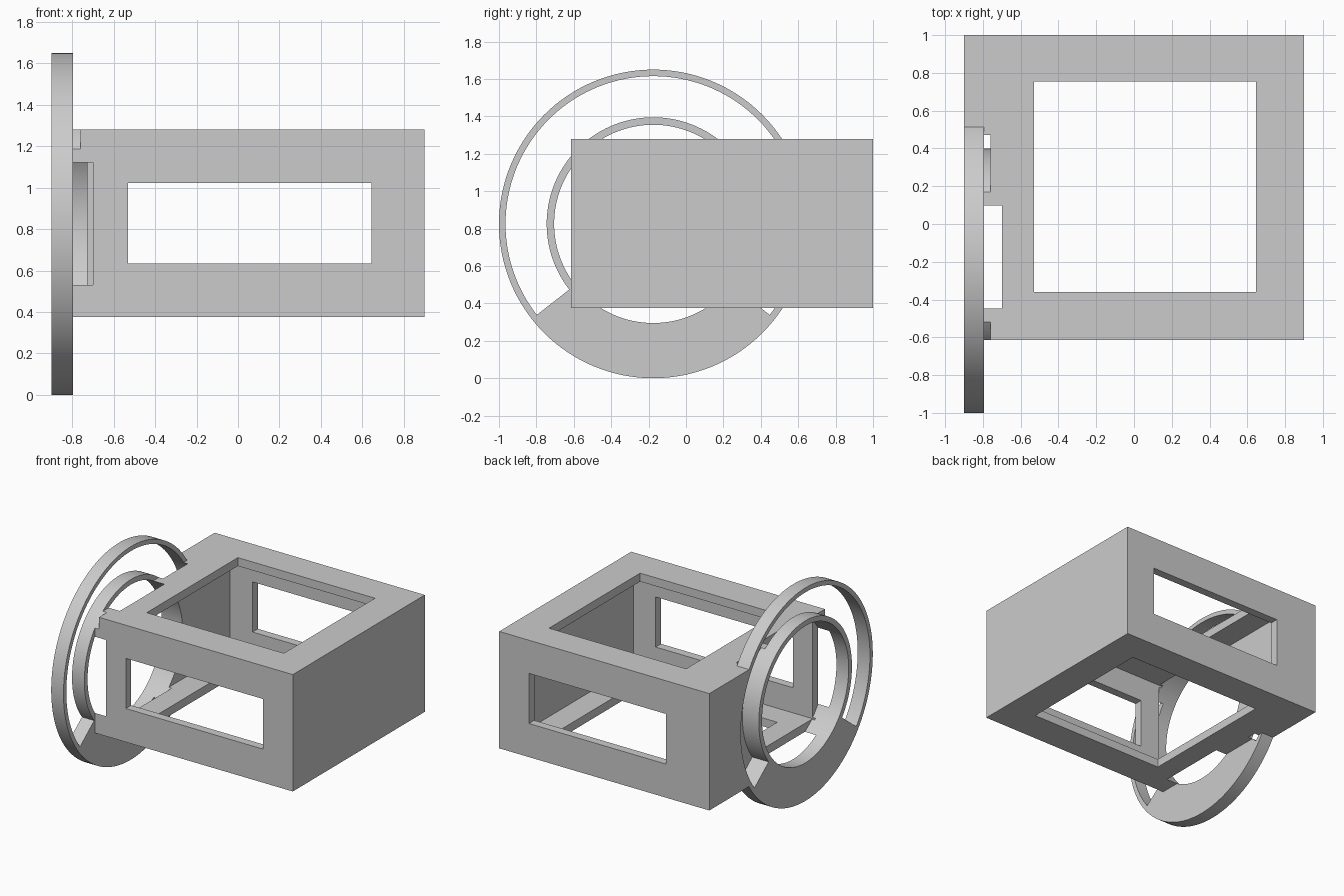
import bpy, bmesh
from math import cos, sin, radians

old = bpy.data.objects.get("Cube")
if old:
    bpy.data.objects.remove(old, do_unlink=True)

CY, CZ = -0.175, 0.825      # ring axis, along x
LEFT = -0.90                # outer plane of the ring side

grey = bpy.data.materials.new("light_grey")
grey.use_nodes = True
grey.diffuse_color = (0.6, 0.6, 0.6, 1)
grey.node_tree.nodes["Principled BSDF"].inputs["Base Color"].default_value = (0.6, 0.6, 0.6, 1)


def finish(bm, name):
    bmesh.ops.recalc_face_normals(bm, faces=bm.faces)
    mesh = bpy.data.meshes.new(name)
    bm.to_mesh(mesh)
    bm.free()
    mesh.materials.append(grey)
    ob = bpy.data.objects.new(name, mesh)
    bpy.context.collection.objects.link(ob)
    return ob


def box(name, x, y, z):
    bm = bmesh.new()
    bmesh.ops.create_cube(bm, size=1)
    for v in bm.verts:
        v.co = [(a + b) / 2 + c * (b - a) for c, (a, b) in zip(v.co, (x, y, z))]
    return finish(bm, name)


def prism(name, outline, x0, x1):
    """Extrude a y-z outline along x."""
    bm = bmesh.new()
    face = bm.faces.new([bm.verts.new((x0, y, z)) for y, z in outline])
    new = bmesh.ops.extrude_face_region(bm, geom=[face])["geom"]
    moved = [g for g in new if isinstance(g, bmesh.types.BMVert)]
    bmesh.ops.translate(bm, verts=moved, vec=(x1 - x0, 0, 0))
    return finish(bm, name)


def arc(r, start, end, steps):
    angles = [radians(start + (end - start) * i / steps) for i in range(steps + 1)]
    return [(CY + r * cos(a), CZ + r * sin(a)) for a in angles]


def disc(name, r, x0, x1):
    return prism(name, arc(r, 0, 360, 128)[:-1], x0, x1)


def combine(target, tool, operation):
    tool.hide_render = True
    mod = target.modifiers.new(tool.name, "BOOLEAN")
    mod.operation, mod.solver, mod.object = operation, "EXACT", tool
    bpy.context.view_layer.objects.active = target
    bpy.ops.object.modifier_apply(modifier=mod.name)
    bpy.data.objects.remove(tool, do_unlink=True)


# Hollow housing
housing = box("ring_housing", (LEFT, 0.9), (-0.615, 1), (0.375, 1.28))
combine(housing, box("cavity", (-0.725, 0.835), (-0.55, 0.935), (0.44, 1.215)), "DIFFERENCE")

# Windows through top and bottom, then through front and back
wx = (-0.53, 0.645)
combine(housing, box("vertical_window", wx, (-0.36, 0.755), (0, 2)), "DIFFERENCE")
combine(housing, box("front_back_window", wx, (-2, 2), (0.635, 1.023)), "DIFFERENCE")

# Round plate on the side, opened into two rings joined by a lower solid segment
combine(housing, disc("ring_plate", 0.825, LEFT, -0.795), "UNION")
slot = arc(0.79, -38, 218, 96) + arc(0.57, 218, -38, 96)
combine(housing, prism("ring_slot", slot, -1.1, -0.76), "DIFFERENCE")
combine(housing, disc("centre_hole", 0.53, -1.1, -0.7), "DIFFERENCE")

bpy.ops.object.select_all(action="DESELECT")
housing.select_set(True)
bpy.context.view_layer.objects.active = housing
bpy.ops.object.shade_smooth_by_angle(angle=radians(30))
